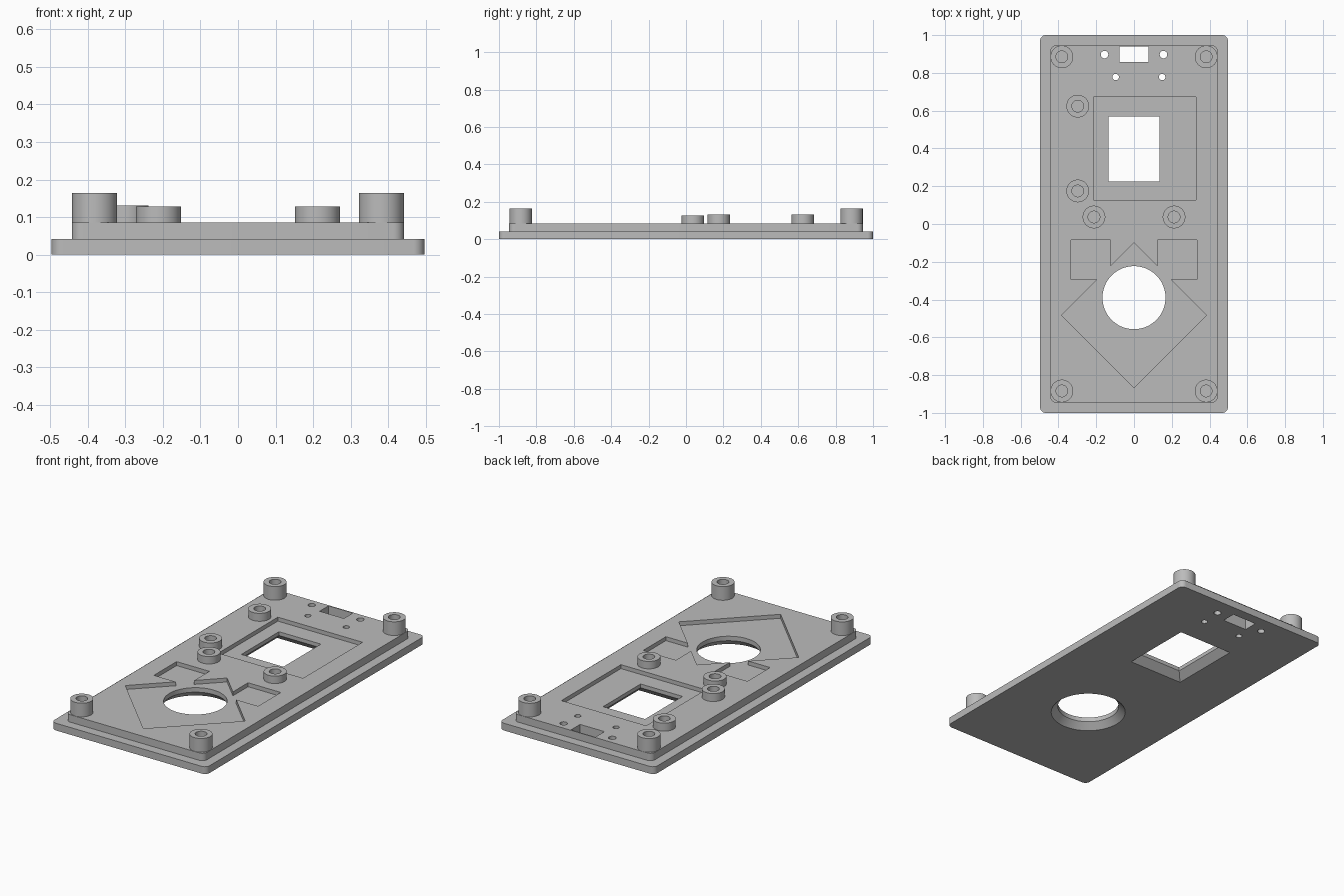
import bpy, bmesh, math

if "Cube" in bpy.data.objects:
    bpy.data.objects.remove(bpy.data.objects["Cube"], do_unlink=True)

grey = bpy.data.materials.new("light grey plastic")
grey.use_nodes = True
COLOR = (0.5, 0.5, 0.5, 1)
grey.diffuse_color = COLOR
grey.node_tree.nodes["Principled BSDF"].inputs["Base Color"].default_value = COLOR

STEP_Z, DECK_Z, FLOOR_Z = 0.042, 0.085, 0.062


def loft(name, rings, closed=False):
    """Skin a stack of equal-length point rings; cap the ends or join them in a loop."""
    bm = bmesh.new()
    rows = [[bm.verts.new(p) for p in ring] for ring in rings]
    pairs = list(zip(rows, rows[1:]))
    if closed:
        pairs.append((rows[-1], rows[0]))
    else:
        bm.faces.new(rows[0])
        bm.faces.new(rows[-1])
    for low, high in pairs:
        for i in range(len(low)):
            j = (i + 1) % len(low)
            bm.faces.new((low[i], low[j], high[j], high[i]))
    bmesh.ops.recalc_face_normals(bm, faces=bm.faces)
    mesh = bpy.data.meshes.new(name)
    bm.to_mesh(mesh)
    bm.free()
    mesh.materials.append(grey)
    obj = bpy.data.objects.new(name, mesh)
    bpy.context.collection.objects.link(obj)
    return obj


def circle(x, y, r, z, n=64):
    return [(x + r * math.cos(2 * math.pi * i / n),
             y + r * math.sin(2 * math.pi * i / n), z) for i in range(n)]


def rect(x0, x1, y0, y1, z, grow=0):
    return [(x0 - grow, y0 - grow, z), (x1 + grow, y0 - grow, z),
            (x1 + grow, y1 + grow, z), (x0 - grow, y1 + grow, z)]


def rounded(hx, hy, r, z, n=8):
    points = []
    for k, (sx, sy) in enumerate([(1, 1), (-1, 1), (-1, -1), (1, -1)]):
        for i in range(n + 1):
            a = (k + i / n) * math.pi / 2
            points.append((sx * (hx - r) + r * math.cos(a),
                           sy * (hy - r) + r * math.sin(a), z))
    return points


def cut(target, cutter):
    """Subtract the cutter from the target, then discard it."""
    mod = target.modifiers.new("cut", 'BOOLEAN')
    mod.operation = 'DIFFERENCE'
    mod.solver = 'EXACT'
    mod.object = cutter
    bpy.context.view_layer.objects.active = target
    bpy.ops.object.modifier_apply(modifier=mod.name)
    bpy.data.objects.remove(cutter, do_unlink=True)


def smooth(obj):
    bpy.ops.object.select_all(action='DESELECT')
    obj.select_set(True)
    bpy.context.view_layer.objects.active = obj
    bpy.ops.object.shade_smooth_by_angle(angle=math.radians(30))


# Stepped cover plate with rounded corners
plate = loft("cover_plate", [rounded(0.497, 1.0, 0.03, 0),
                             rounded(0.497, 1.0, 0.03, STEP_Z),
                             rounded(0.443, 0.946, 0.03, STEP_Z),
                             rounded(0.443, 0.946, 0.03, DECK_Z)])

# Shallow recesses in the deck: screen, diamond and two square tabs
TOP = 0.2
cut(plate, loft("screen_recess", [rect(-0.215, 0.328, 0.127, 0.672, z) for z in (FLOOR_Z, TOP)]))
diamond = [(0, -0.1), (-0.384, -0.483), (0, -0.866), (0.384, -0.483)]
cut(plate, loft("diamond_recess", [[(x, y, z) for x, y in diamond] for z in (FLOOR_Z, TOP)]))
for side in (-1, 1):
    xs = sorted((side * 0.124, side * 0.334))
    cut(plate, loft("tab_recess", [rect(*xs, -0.293, -0.085, z) for z in (FLOOR_Z, TOP)]))

# Screen window and round opening, flared towards the underside
BEVEL, UNDER = 0.04, 0.02
window = (-0.135, 0.134, 0.224, 0.568)
cut(plate, loft("window_cut", [rect(*window, -UNDER, BEVEL + UNDER),
                               rect(*window, BEVEL), rect(*window, TOP)]))
FLARE = 0.036
cut(plate, loft("round_cut", [circle(0, -0.39, 0.167 + FLARE + UNDER, -UNDER),
                              circle(0, -0.39, 0.167, FLARE),
                              circle(0, -0.39, 0.167, TOP)]))

# Connector slot and small pin holes
cut(plate, loft("slot_cut", [rect(-0.078, 0.078, 0.858, 0.94, z) for z in (-UNDER, TOP)]))
for x, y, r in [(-0.156, 0.897, 0.02), (0.156, 0.897, 0.02),
                (-0.097, 0.778, 0.017), (0.149, 0.778, 0.017)]:
    cut(plate, loft("pin_cut", [circle(x, y, r, z, 32) for z in (-UNDER, TOP)]))
smooth(plate)


# Hollow mounting posts
def post(name, x, y, top):
    smooth(loft(name, [circle(x, y, 0.06, DECK_Z), circle(x, y, 0.06, top),
                       circle(x, y, 0.031, top), circle(x, y, 0.031, DECK_Z)], closed=True))


for side, label in ((-1, "right"), (1, "left")):
    post("back_post_" + label, side * 0.382, 0.885, 0.164)
    post("front_post_" + label, side * 0.382, -0.884, 0.164)
    post("middle_post_" + label, side * 0.212, 0.037, 0.128)
post("side_post_back", -0.298, 0.624, 0.131)
post("side_post_front", -0.298, 0.175, 0.131)
